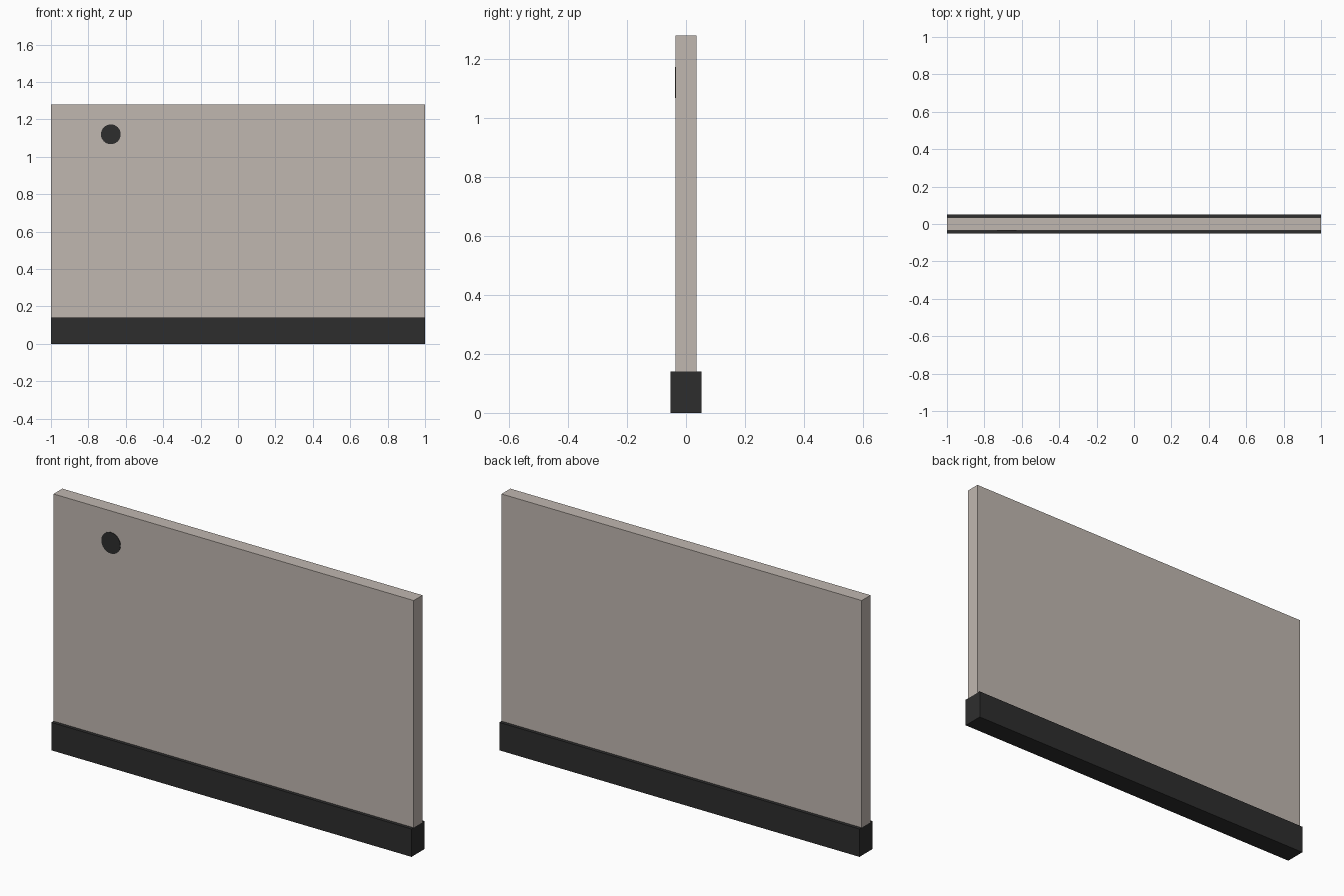
import bpy, math

if "Cube" in bpy.data.objects:
    bpy.data.objects.remove(bpy.data.objects["Cube"])


def material(name, rgb):
    m = bpy.data.materials.new(name)
    m.diffuse_color = (*rgb, 1.0)
    m.use_nodes = True
    m.node_tree.nodes["Principled BSDF"].inputs["Base Color"].default_value = m.diffuse_color
    return m


stone = material("warm grey", (0.53, 0.475, 0.435))
dark = material("charcoal", (0.027, 0.027, 0.027))


def box(name, depth, z0, z1, mat):
    """Full-width box, centred on x and y, between two heights."""
    bpy.ops.mesh.primitive_cube_add(size=1, location=(0, 0, (z0 + z1) / 2))
    ob = bpy.context.object
    ob.name = name
    ob.scale = (2.0, depth, z1 - z0)
    bpy.ops.object.transform_apply(location=False, rotation=False, scale=True)
    ob.data.materials.append(mat)
    return ob


# Dark plinth and the upright panel standing on it
box("base_plinth", 0.104, 0.0, 0.14, dark)
box("wall_panel", 0.07, 0.14, 1.28, stone)

# Round dark spot, a thin plate on the front face
bpy.ops.mesh.primitive_cylinder_add(vertices=32, radius=0.053, depth=0.004,
                                    location=(-0.68, -0.0355, 1.12),
                                    rotation=(math.pi / 2, 0, 0))
spot = bpy.context.object
spot.name = "front_spot"
spot.data.materials.append(dark)
bpy.ops.object.shade_smooth_by_angle()
